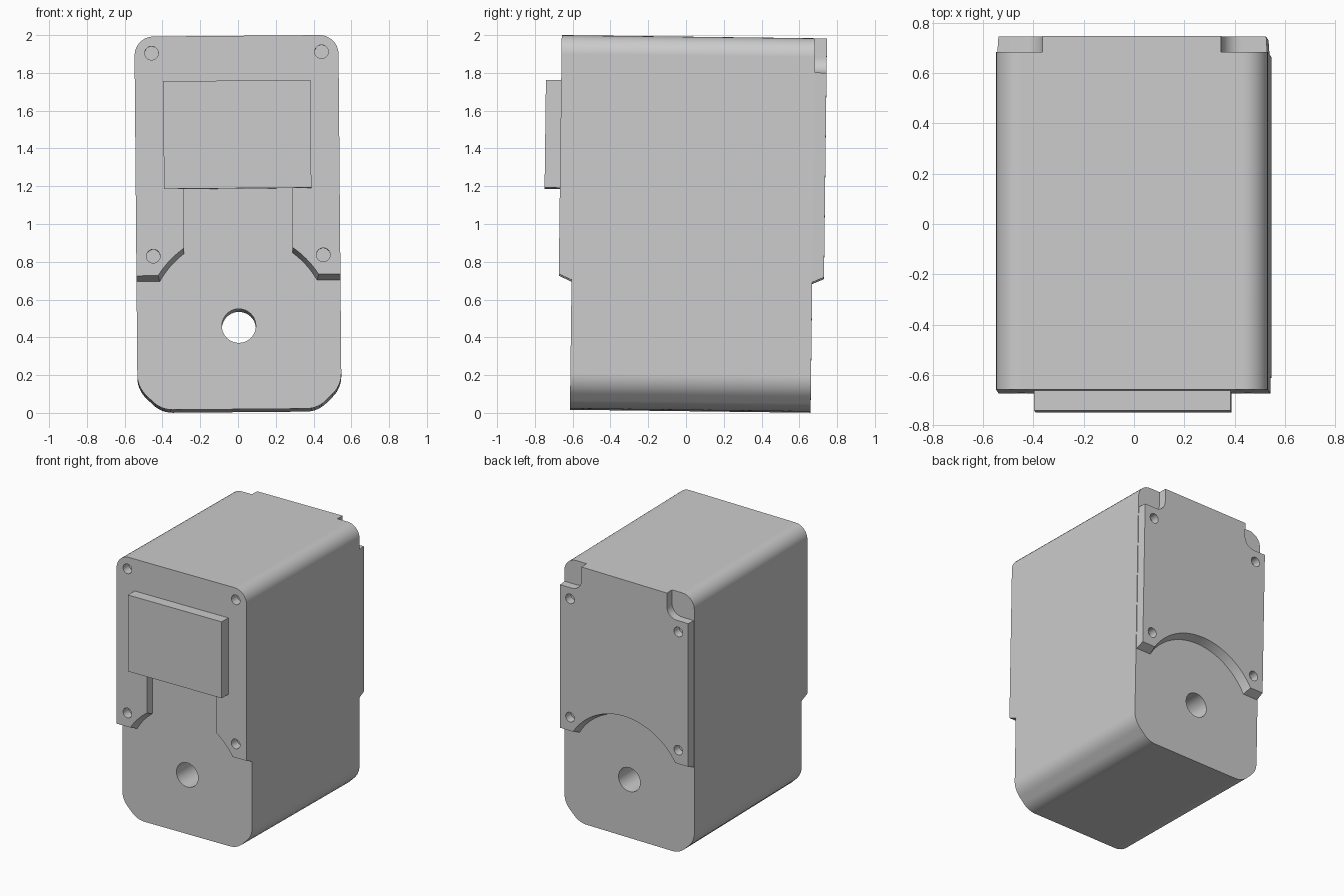
import bpy, bmesh
from math import sin, cos, asin, acos, pi, radians
from mathutils import Matrix, Vector

if "Cube" in bpy.data.objects:
    bpy.data.objects.remove(bpy.data.objects["Cube"], do_unlink=True)

# Single grey material
grey = bpy.data.materials.new("light grey")
grey.use_nodes = True
colour = (0.6, 0.6, 0.6, 1)
grey.diffuse_color = colour
grey.node_tree.nodes["Principled BSDF"].inputs["Base Color"].default_value = colour

# Main dimensions
W, TOP, BOTTOM = 0.54, 1.988, 0.012
FRONT, BACK = -0.602, 0.672          # core faces
PLATE_F, PLATE_B = -0.67, 0.734      # plate faces
HOLE_Z, HOLE_R = 0.453, 0.09
SCREW_X, SCREW_R = 0.45, 0.036

# The whole model leans very slightly
LEAN = (Matrix.Translation((0, 0, 1)) @ Matrix.Rotation(-0.0086, 4, 'Y')
        @ Matrix.Rotation(-0.0125, 4, 'X') @ Matrix.Translation((0, 0, -1)))


def fillet(prev, corner, nxt, r, steps=8):
    """Points of an arc that rounds one corner."""
    p = Vector(corner)
    a, b = (Vector(prev) - p).normalized(), (Vector(nxt) - p).normalized()
    half = a.angle(b) / 2
    centre = p + (a + b).normalized() * (r / sin(half))
    reach = r * cos(half) / sin(half)
    u, v = p + a * reach - centre, p + b * reach - centre
    sweep = u.angle(v)
    return [tuple(centre + (u * sin((1 - t) * sweep) + v * sin(t * sweep)) / sin(sweep))
            for t in (i / steps for i in range(steps + 1))]


def mirrored(half):
    """Closed outline from its right half, listed top to bottom."""
    return half + [(-x, z) for x, z in reversed(half) if abs(x) > 1e-5]


def arc(radius, z_start, end_angle, steps=24):
    """Arc round the shaft hole, rising from height z_start."""
    start = asin((z_start - HOLE_Z) / radius)
    return [(radius * cos(a), HOLE_Z + radius * sin(a)) for a in
            (start + (end_angle - start) * i / steps for i in range(steps + 1))]


def prism(name, outline_a, y_a, outline_b, y_b):
    """Solid between two matching outlines in the xz plane."""
    bm = bmesh.new()
    a = [bm.verts.new((x, y_a, z)) for x, z in outline_a]
    b = [bm.verts.new((x, y_b, z)) for x, z in outline_b]
    bm.faces.new(a)
    bm.faces.new(b[::-1])
    for i in range(len(a)):
        j = (i + 1) % len(a)
        bm.faces.new((a[j], a[i], b[i], b[j]))
    bmesh.ops.recalc_face_normals(bm, faces=bm.faces)
    mesh = bpy.data.meshes.new(name)
    bm.to_mesh(mesh)
    bm.free()
    obj = bpy.data.objects.new(name, mesh)
    bpy.context.collection.objects.link(obj)
    mesh.materials.append(grey)
    return obj


def drill(obj, x, z, r):
    """Cut a round hole along y right through a part."""
    bpy.ops.mesh.primitive_cylinder_add(vertices=40, radius=r, depth=4,
                                        location=(x, 0, z), rotation=(pi / 2, 0, 0))
    cutter = bpy.context.object
    cutter.hide_render = True
    mod = obj.modifiers.new("hole", 'BOOLEAN')
    mod.operation, mod.solver, mod.object = 'DIFFERENCE', 'EXACT', cutter
    bpy.context.view_layer.objects.active = obj
    bpy.ops.object.modifier_apply(modifier=mod.name)
    bpy.data.objects.remove(cutter, do_unlink=True)


def finish(obj):
    bpy.ops.object.select_all(action='DESELECT')
    obj.select_set(True)
    bpy.context.view_layer.objects.active = obj
    bpy.ops.object.shade_smooth_by_angle(angle=radians(22))
    mod = obj.modifiers.new("weighted normals", 'WEIGHTED_NORMAL')
    mod.keep_sharp = True
    obj.matrix_world = LEAN


# Core body: rounded top corners, softened chamfers below
round_top = fillet((0, TOP), (W, TOP), (W, 1), 0.1)
side, foot = (W, 0.135), (0.415, BOTTOM)
profile = mirrored(round_top + fillet((W, 1), side, foot, 0.15)
                   + fillet(side, foot, (0, BOTTOM), 0.15))
body = prism("body", profile, FRONT, profile, BACK)
drill(body, 0, HOLE_Z, HOLE_R)


# Front plate: slot below the box, sloped lower rim
def front_outline(radius, z_low, slot=0.288):
    return mirrored(round_top + [(W, z_low)] + arc(radius, z_low, acos(slot / radius))
                    + [(slot, 1.18)])


front_plate = prism("front_plate", front_outline(0.503, 0.722), PLATE_F,
                    front_outline(0.48, 0.692), FRONT)


# Back plate: notched top corners, arched lower rim
def back_outline(radius, z_low, width, notch=0.355, ledge=1.805):
    inner = fillet((notch, TOP), (notch, ledge), (width, ledge), 0.08)
    return mirrored([(notch, TOP)] + inner + [(width, ledge), (width, z_low)]
                    + arc(radius, z_low, pi / 2))


back_plate = prism("back_plate", back_outline(0.48, 0.695, 0.536), BACK,
                   back_outline(0.503, 0.722, 0.532), PLATE_B)

# Screw holes in both plates
for plate, heights in ((front_plate, (0.825, 1.9)), (back_plate, (0.825, 1.72))):
    for z in heights:
        for sx in (-1, 1):
            drill(plate, sx * SCREW_X, z, SCREW_R)

# Raised box on the front
box_outline = mirrored([(0.39, 1.75), (0.39, 1.18)])
front_box = prism("front_box", box_outline, -0.751, box_outline, PLATE_F)

for part in (body, front_plate, back_plate, front_box):
    finish(part)
